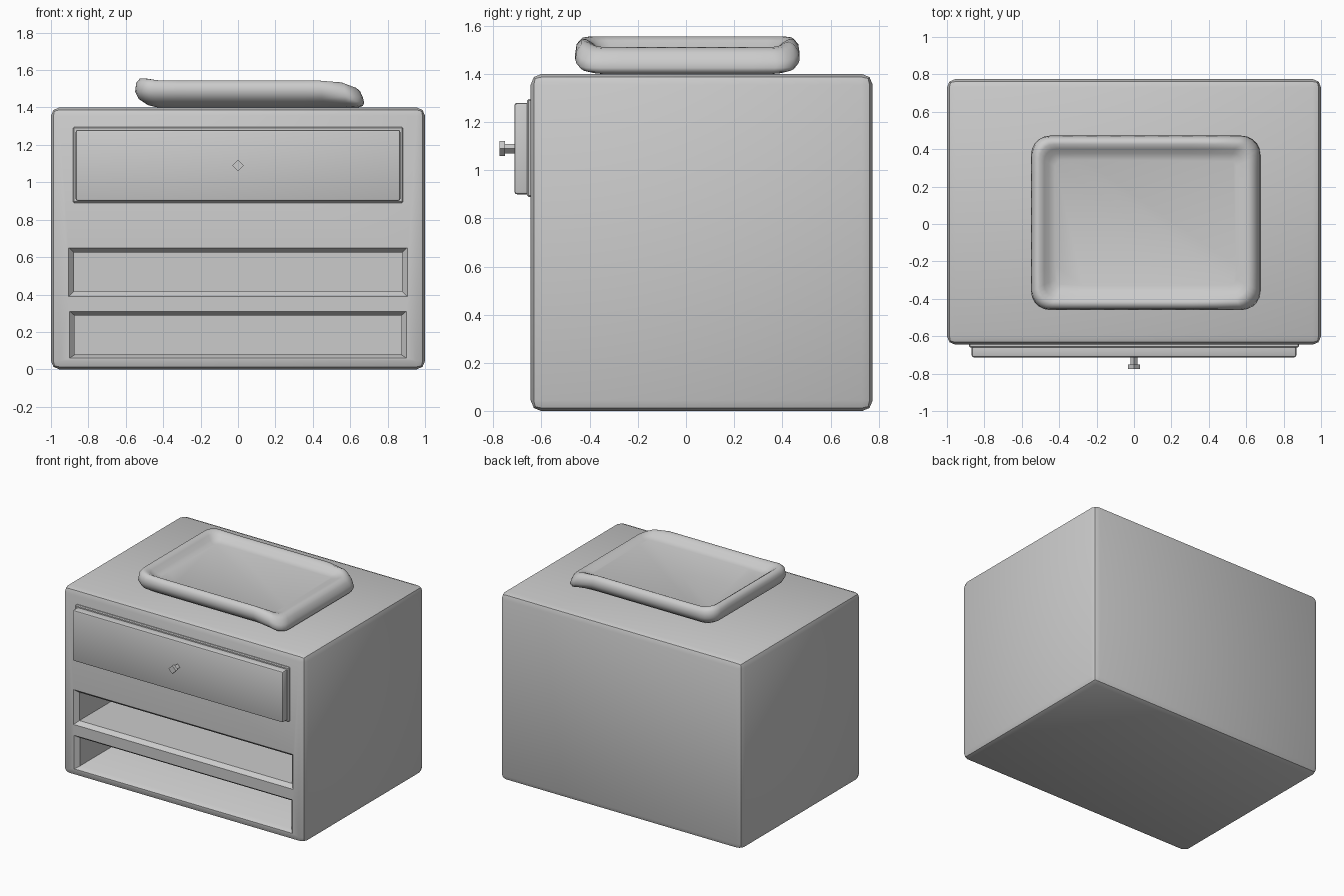
import bpy, bmesh, math

if "Cube" in bpy.data.objects:
    bpy.data.objects.remove(bpy.data.objects["Cube"])


def finish(obj, angle=35):
    bpy.ops.object.select_all(action='DESELECT')
    obj.select_set(True)
    bpy.context.view_layer.objects.active = obj
    for m in list(obj.modifiers):
        bpy.ops.object.modifier_apply(modifier=m.name)
    if angle:
        bpy.ops.object.shade_smooth_by_angle(angle=math.radians(angle))


def loft(name, loops):
    """Closed solid skinned through equal-length loops."""
    bm = bmesh.new()
    rings = [[bm.verts.new(p) for p in loop] for loop in loops]
    n = len(rings[0])
    for a, b in zip(rings, rings[1:]):
        for i in range(n):
            j = (i + 1) % n
            bm.faces.new((a[i], a[j], b[j], b[i]))
    bm.faces.new(rings[0])
    bm.faces.new(rings[-1])
    bmesh.ops.recalc_face_normals(bm, faces=bm.faces)
    me = bpy.data.meshes.new(name)
    bm.to_mesh(me)
    bm.free()
    obj = bpy.data.objects.new(name, me)
    bpy.context.collection.objects.link(obj)
    return obj


def rect(w, z0, z1, y):
    return [(-w, y, z0), (w, y, z0), (w, y, z1), (-w, y, z1)]


def box(name, w, z0, z1, y0, y1, bevel, segments=2):
    obj = loft(name, [rect(w, z0, z1, y0), rect(w, z0, z1, y1)])
    m = obj.modifiers.new("bevel", 'BEVEL')
    m.width, m.segments = bevel, segments
    return obj


# Cabinet body with two open shelves that flare at the front
cabinet = box("cabinet", 1, 0, 1.4, -0.645, 0.775, 0.045, 2)
cutters = []
for w, z0, z1, in0, in1 in ((0.905, 0.39, 0.65, 0.415, 0.625),
                            (0.90, 0.06, 0.31, 0.078, 0.288)):
    cut = loft("shelf_cutter", [rect(w, z0, z1, -0.70), rect(w, z0, z1, -0.645),
                                rect(w - 0.027, in0, in1, -0.615),
                                rect(w - 0.027, in0, in1, 0.68)])
    cut.hide_render = True
    cutters.append(cut)
    m = cabinet.modifiers.new("shelf", 'BOOLEAN')
    m.operation, m.object, m.solver = 'DIFFERENCE', cut, 'EXACT'
finish(cabinet)
for cut in cutters:
    bpy.data.objects.remove(cut)

# Drawer surround and drawer front
finish(box("drawer_surround", 0.882, 0.89, 1.295, -0.66, -0.62, 0.006, 1))
finish(box("drawer_front", 0.868, 0.90, 1.28, -0.713, -0.63, 0.012, 2))

# Four-sided knob
def diamond(r, y):
    return [(r, y, 1.09), (0, y, 1.09 + r), (-r, y, 1.09), (0, y, 1.09 - r)]

loft("drawer_knob", [diamond(0.02, -0.70), diamond(0.02, -0.752),
                     diamond(0.031, -0.752), diamond(0.031, -0.775)])


# Changing mat: raised rim on three sides, dropping away at the right end
def mat_loop(inset, z, right_inset, right_z, steps=8):
    x0, x1 = -0.55 + inset, 0.675 - right_inset
    y0, y1 = -0.46 + inset, 0.472 - inset
    r = max(0.03, 0.10 - inset * 0.5)
    centres = ((x1 - r, y1 - r), (x0 + r, y1 - r), (x0 + r, y0 + r), (x1 - r, y0 + r))
    corners = [[(cx + r * math.cos(a), cy + r * math.sin(a))
                for a in (math.pi / 2 * (q + k / 5) for k in range(6))]
               for q, (cx, cy) in enumerate(centres)]
    pts = []
    for q in range(4):
        pts += corners[q]
        (ax, ay), (bx, by) = corners[q][-1], corners[(q + 1) % 4][0]
        pts += [(ax + (bx - ax) * k / steps, ay + (by - ay) * k / steps)
                for k in range(1, steps)]
    out = []
    for x, y in pts:
        t = min(1, max(0, (x - 0.50) / 0.17))
        t = t * t * (3 - 2 * t)
        out.append((x, y, z + (right_z - z) * t))
    return out


mat = loft("changing_mat", [mat_loop(*p) for p in (
    (0.13, 1.398, 0.07, 1.398), (0.07, 1.412, 0.03, 1.40), (0.02, 1.445, 0.008, 1.408),
    (0.0, 1.485, 0.0, 1.425), (0.006, 1.52, 0.008, 1.455), (0.025, 1.543, 0.022, 1.485),
    (0.045, 1.544, 0.045, 1.50), (0.07, 1.53, 0.07, 1.502), (0.095, 1.508, 0.095, 1.50),
    (0.13, 1.497, 0.13, 1.497))])
# Left end lifts slightly
for v in mat.data.vertices:
    if v.co.z > 1.50 and v.co.x < -0.42:
        v.co.z += 0.012 * min(1, (-0.42 - v.co.x) / 0.08)
finish(mat, 60)
